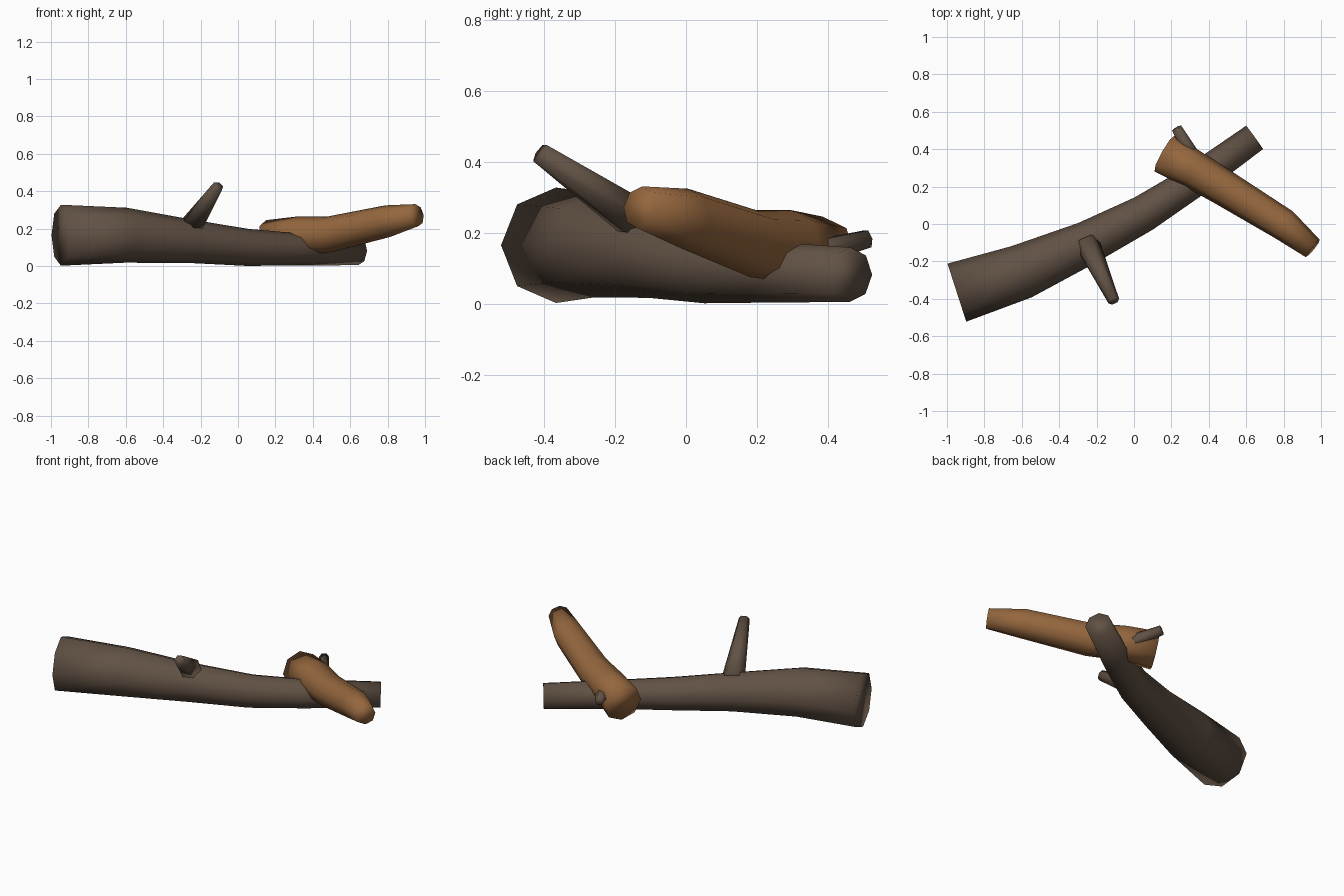
import bpy, bmesh, math
from mathutils import Vector

if "Cube" in bpy.data.objects:
    bpy.data.objects.remove(bpy.data.objects["Cube"])


def material(name, rgb):
    m = bpy.data.materials.new(name)
    m.diffuse_color = (*rgb, 1)
    m.use_nodes = True
    m.node_tree.nodes["Principled BSDF"].inputs["Base Color"].default_value = m.diffuse_color
    return m


dark = material("dark_bark", (0.12, 0.083, 0.058))
warm = material("warm_bark", (0.30, 0.135, 0.048))


def limb(name, rings, sides, mat):
    """Capped tube through rings given as (x, y, z, radius)."""
    pts = [Vector(r[:3]) for r in rings]
    bm = bmesh.new()
    loops = []
    for i, p in enumerate(pts):
        d = (pts[min(i + 1, len(pts) - 1)] - pts[max(i - 1, 0)]).normalized()
        side = d.cross(Vector((0, 0, 1))).normalized()
        up = side.cross(d)
        loop = []
        for k in range(sides):
            a = 2 * math.pi * k / sides
            loop.append(bm.verts.new(p + rings[i][3] * (side * math.cos(a) + up * math.sin(a))))
        loops.append(loop)
    for a, b in zip(loops, loops[1:]):
        for k in range(sides):
            n = (k + 1) % sides
            bm.faces.new((a[k], a[n], b[n], b[k]))
    bm.faces.new(loops[0])
    bm.faces.new(loops[-1])
    bmesh.ops.recalc_face_normals(bm, faces=bm.faces)
    for f in bm.faces:
        f.smooth = True
    mesh = bpy.data.meshes.new(name)
    bm.to_mesh(mesh)
    bm.free()
    mesh.materials.append(mat)
    ob = bpy.data.objects.new(name, mesh)
    bpy.context.collection.objects.link(ob)
    return ob


# Large tapering log lying on the ground
limb("main_log", [(-0.947, -0.367, 0.165, 0.163), (-0.60, -0.255, 0.165, 0.147),
                  (-0.25, -0.10, 0.132, 0.116), (0.05, 0.055, 0.100, 0.099),
                  (0.30, 0.215, 0.090, 0.087), (0.645, 0.463, 0.082, 0.077)], 8, dark)

# Lighter log resting across it
limb("crossing_log", [(0.165, 0.378, 0.135, 0.112), (0.32, 0.29, 0.163, 0.102),
                      (0.49, 0.188, 0.170, 0.096), (0.80, -0.003, 0.240, 0.086),
                      (0.955, -0.130, 0.272, 0.060)], 8, warm)

# Broken branch stubs growing from the main log
limb("long_branch", [(-0.25, -0.10, 0.21, 0.066), (-0.108, -0.412, 0.425, 0.031)], 6, dark)
limb("short_branch", [(0.37, 0.27, 0.12, 0.045), (0.228, 0.512, 0.183, 0.028)], 6, dark)
